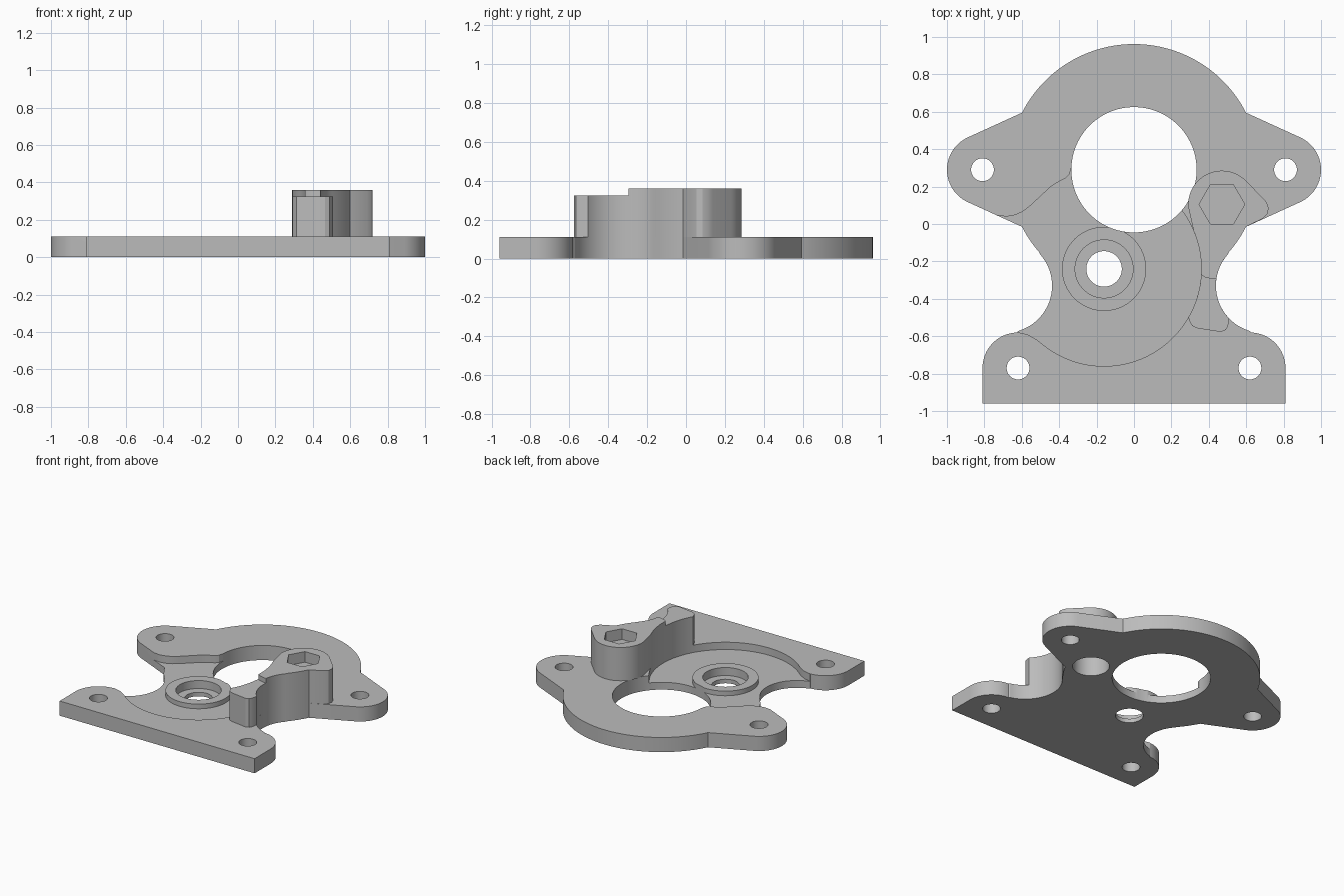
import bpy, bmesh
from math import radians, cos, sin

cube = bpy.data.objects.get("Cube")
if cube:
    bpy.data.objects.remove(cube, do_unlink=True)

grey = bpy.data.materials.new("light_grey")
grey.use_nodes = True
colour = (0.5, 0.5, 0.5, 1)
grey.diffuse_color = colour
grey.node_tree.nodes["Principled BSDF"].inputs["Base Color"].default_value = colour


def arc(c, r, a0, a1, n=24):
    """Points on an arc from angle a0 to a1, in degrees."""
    angles = [radians(a0 + (a1 - a0) * i / n) for i in range(n + 1)]
    return [(c[0] + r * cos(a), c[1] + r * sin(a)) for a in angles]


def circle(c, r, n=64):
    return arc(c, r, 0, 360, n)[:-1]


def prism(name, pts, z0, z1):
    """Extrude a flat outline between two heights."""
    bm = bmesh.new()
    face = bm.faces.new([bm.verts.new((x, y, z0)) for x, y in pts])
    ext = bmesh.ops.extrude_face_region(bm, geom=[face])
    top = [v for v in ext["geom"] if isinstance(v, bmesh.types.BMVert)]
    bmesh.ops.translate(bm, verts=top, vec=(0, 0, z1 - z0))
    bmesh.ops.recalc_face_normals(bm, faces=bm.faces)
    me = bpy.data.meshes.new(name)
    bm.to_mesh(me)
    bm.free()
    me.materials.append(grey)
    ob = bpy.data.objects.new(name, me)
    bpy.context.collection.objects.link(ob)
    return ob


def combine(ob, operation, pts, z0, z1):
    """Apply a boolean with a prism, then discard the prism."""
    tool = prism("cutter", pts, z0, z1)
    tool.hide_render = True
    mod = ob.modifiers.new("shape", "BOOLEAN")
    mod.operation, mod.solver, mod.object = operation, "EXACT", tool
    bpy.ops.object.select_all(action="DESELECT")
    bpy.context.view_layer.objects.active = ob
    ob.select_set(True)
    bpy.ops.object.modifier_apply(modifier=mod.name)
    bpy.data.objects.remove(tool, do_unlink=True)


RING = (0, 0.29)
BOSS = (-0.16, -0.24)
HEX = (0.47, 0.105)
EAR = (0.81, 0.29)
FOOT = (0.62, -0.77)
WAIST = (0.69, -0.33)
THICK = 0.11
FLOOR = 0.055

# Plate outline: right half from the top down, then mirrored
half = arc(RING, 0.672, 90, 27, 32)
half += arc(EAR, 0.19, 65, -65)
half += arc(RING, 0.672, -27, -42, 8)
half += arc(WAIST, 0.252, 137, 254, 28)
half += arc(FOOT, 0.19, 88, 0, 16)
half += [(0.81, -0.96)]
outline = half + [(-x, y) for x, y in reversed(half[1:])]
plate = prism("mounting_plate", outline, 0, THICK)

# Sunken area, open towards the left waist and the large hole
pocket = arc(BOSS, 0.52, 40, -128, 64)
pocket += [(-0.52, -0.618), (-0.57, -0.59), (-0.64, -0.575), (-0.7, -0.52),
           (-0.8, -0.3), (-0.8, 0), (-0.735, 0.045), (-0.68, 0.04),
           (-0.636, 0.048), (-0.595, 0.066), (-0.556, 0.096), (-0.45, 0.195),
           (-0.41, 0.222), (-0.364, 0.246), (-0.345, 0.265), (-0.335, 0.3),
           (-0.2, 0.3), (0.15, 0.15)]
combine(plate, "DIFFERENCE", pocket, FLOOR, 0.3)

# Bearing boss with its counterbore, and the through holes
combine(plate, "UNION", circle(BOSS, 0.225), 0.03, 0.09)
combine(plate, "DIFFERENCE", circle(RING, 0.335, 96), -0.1, 0.3)
combine(plate, "DIFFERENCE", circle(BOSS, 0.155), 0.03, 0.3)
combine(plate, "DIFFERENCE", circle(BOSS, 0.095, 48), -0.1, 0.3)
for x, y in (EAR, FOOT):
    for side in (-1, 1):
        combine(plate, "DIFFERENCE", circle((side * x, y), 0.061, 32), -0.1, 0.3)

# Raised block following the plate edge
block = arc(HEX, 0.18, 185, 45, 32)
block += [(0.69, 0.138), (0.71, 0.115), (0.72, 0.085), (0.714, 0.055), (0.69, 0.03)]
block += arc(RING, 0.672, -27, -42, 8)
block += arc(WAIST, 0.252, 137, 224, 24)
block += [(0.503, -0.545), (0.49, -0.567), (0.465, -0.577), (0.34, -0.558),
          (0.312, -0.545), (0.3, -0.525)]
block += arc(BOSS, 0.52, -30, 23, 24)
tower = prism("raised_block", block, THICK, 0.36)
step = [(0.2, -0.25), (0.35, -0.265), (0.38, -0.285), (0.42, -0.295),
        (0.6, -0.295), (0.6, -0.7), (0.2, -0.7)]
combine(tower, "DIFFERENCE", step, 0.325, 0.5)

# Hexagonal socket above and round bore below
combine(tower, "DIFFERENCE", circle(HEX, 0.122, 6), 0.28, 0.5)
for part in (plate, tower):
    combine(part, "DIFFERENCE", circle(HEX, 0.125, 48), -0.1, 0.24)

# Smooth the curved walls, keep the rims sharp
bpy.ops.object.select_all(action="DESELECT")
for part in (plate, tower):
    part.select_set(True)
bpy.context.view_layer.objects.active = plate
bpy.ops.object.shade_smooth_by_angle(angle=radians(25))
